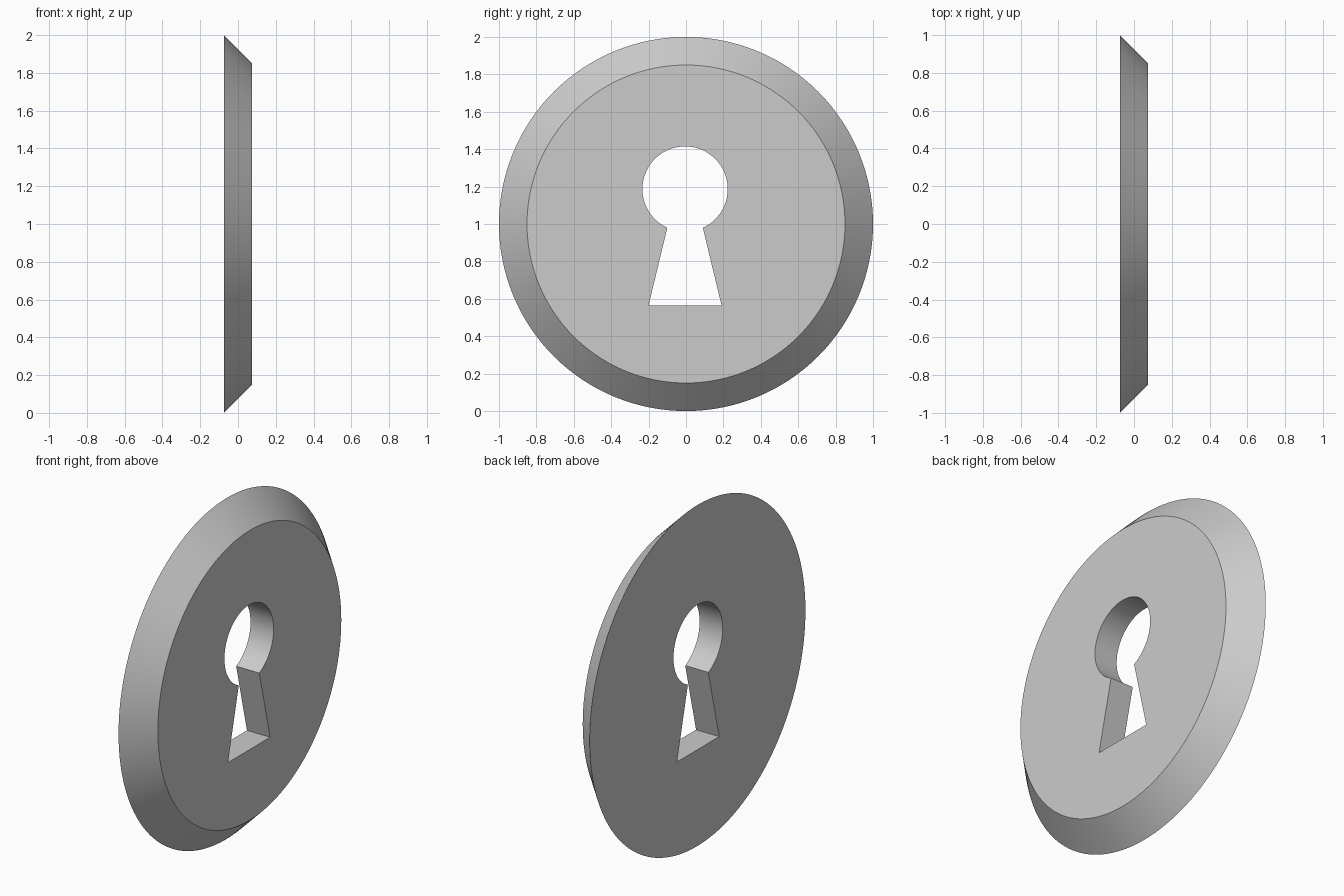
import bpy, bmesh
from math import sin, cos, asin, pi, radians
from mathutils import Matrix

if "Cube" in bpy.data.objects:
    bpy.data.objects.remove(bpy.data.objects["Cube"])

HALF = 0.075                   # half thickness
CY, CZ, R = -0.005, 1.187, 0.228   # keyhole circle
NECK, FOOT, FOOT_Z = 0.095, 0.195, 0.565


def make_object(name, bm):
    bmesh.ops.recalc_face_normals(bm, faces=bm.faces)
    mesh = bpy.data.meshes.new(name)
    bm.to_mesh(mesh)
    bm.free()
    ob = bpy.data.objects.new(name, mesh)
    bpy.context.collection.objects.link(ob)
    return ob


# Round plate with a sloped rim, facing +x
bm = bmesh.new()
bmesh.ops.create_cone(bm, cap_ends=True, segments=128, radius1=1.0, radius2=0.85,
                      depth=2 * HALF,
                      matrix=Matrix.Translation((0, 0, 1)) @ Matrix.Rotation(pi / 2, 4, 'Y'))
plate = make_object("keyhole_plate", bm)

# Keyhole cutter: arc on top, flared slot below
start = asin(NECK / R)
steps = 64
outline = []
for i in range(steps + 1):
    a = start + (2 * pi - 2 * start) * i / steps
    outline.append((CY + R * sin(a), CZ - R * cos(a)))
outline += [(CY - FOOT, FOOT_Z), (CY + FOOT, FOOT_Z)]

bm = bmesh.new()
face = bm.faces.new([bm.verts.new((-0.2, y, z)) for y, z in outline])
ext = bmesh.ops.extrude_face_region(bm, geom=[face], use_keep_orig=True)
bmesh.ops.translate(bm, vec=(0.4, 0, 0),
                    verts=[v for v in ext["geom"] if isinstance(v, bmesh.types.BMVert)])
cutter = make_object("keyhole_cutter", bm)
cutter.hide_render = True

# Cut the hole, then drop the cutter
cut = plate.modifiers.new("keyhole", 'BOOLEAN')
cut.operation = 'DIFFERENCE'
cut.solver = 'EXACT'
cut.object = cutter
bpy.context.view_layer.objects.active = plate
plate.select_set(True)
bpy.ops.object.modifier_apply(modifier=cut.name)
bpy.data.objects.remove(cutter)
bpy.ops.object.shade_smooth_by_angle(angle=radians(30))
